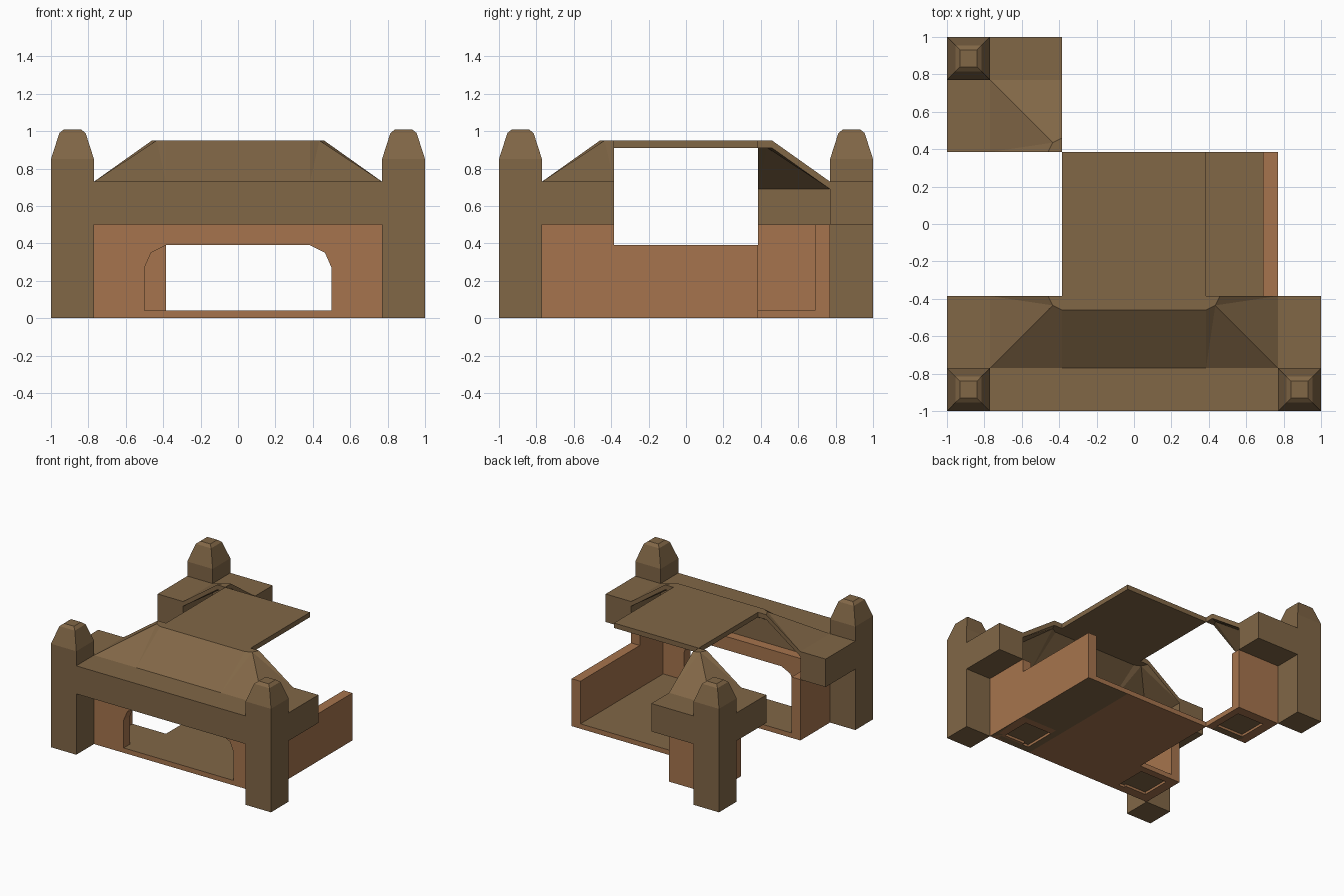
import bpy, bmesh

if "Cube" in bpy.data.objects:
    bpy.data.objects.remove(bpy.data.objects["Cube"])


def material(name, color):
    m = bpy.data.materials.new(name)
    m.diffuse_color = (*color, 1)
    m.use_nodes = True
    m.node_tree.nodes["Principled BSDF"].inputs["Base Color"].default_value = m.diffuse_color
    return m


STONE = material("brown_stone", (0.22, 0.135, 0.062))
CLAY = material("orange_clay", (0.38, 0.175, 0.075))
I, W, O, E = 0.385, 0.69, 0.77, 1.0   # tile edge, wall inside, wall outside, outer edge


def finish(bm, name, mat, sign=(1, 1), top=None, bottom=None):
    for v in bm.verts:
        v.co.x *= sign[0]
        v.co.y *= sign[1]
    bmesh.ops.recalc_face_normals(bm, faces=bm.faces)
    bm.normal_update()
    for f in bm.faces:
        if (top and f.normal.z > 0.9) or (bottom and f.normal.z < -0.9):
            f.material_index = 1
    me = bpy.data.meshes.new(name)
    bm.to_mesh(me)
    bm.free()
    me.materials.append(mat)
    me.materials.append(STONE)
    ob = bpy.data.objects.new(name, me)
    bpy.context.collection.objects.link(ob)
    return ob


def box(name, mat, x, y, z, **kw):
    bm = bmesh.new()
    bmesh.ops.create_cube(bm, size=1)
    for v in bm.verts:
        v.co = [r[0] if c < 0 else r[1] for c, r in zip(v.co, (x, y, z))]
    return finish(bm, name, mat, **kw)


def prism(name, mat, points, push):
    """Extrude a flat outline along a vector."""
    bm = bmesh.new()
    face = bm.faces.new([bm.verts.new(p) for p in points])
    new = bmesh.ops.extrude_face_region(bm, geom=[face], use_keep_orig=True)["geom"]
    bmesh.ops.translate(bm, vec=push, verts=[g for g in new if isinstance(g, bmesh.types.BMVert)])
    return finish(bm, name, mat)


def post(name, s):
    """Square post with a tapered cap."""
    bm = bmesh.new()
    c, rings = 0.885, []
    for h, z in ((0.115, 0), (0.115, 0.85), (0.07, 0.99), (0.045, 1.01)):
        rings.append([bm.verts.new((c + a * h, c + b * h, z))
                      for a, b in ((-1, -1), (1, -1), (1, 1), (-1, 1))])
    for lo, hi in zip(rings, rings[1:]):
        for k in range(4):
            n = (k + 1) % 4
            bm.faces.new((lo[k], lo[n], hi[n], hi[k]))
    bm.faces.new(rings[0])
    bm.faces.new(rings[-1])
    finish(bm, name, STONE, s)


def hip_roof(name, s):
    """Hipped corner roof shell."""
    bm = bmesh.new()
    pts = [(O, I, .73), (O, O, .73), (I, O, .73), (I, .46, .95),
           (.435, .435, .95), (.46, I, .95), (I, I, .95)]
    up = [bm.verts.new(p) for p in pts]
    dn = [bm.verts.new((x, y, z - 0.04)) for x, y, z in pts]
    for f in ((0, 1, 4), (0, 4, 5), (1, 2, 4), (2, 3, 4), (3, 6, 5, 4)):
        bm.faces.new([up[i] for i in f])
        bm.faces.new([dn[i] for i in reversed(f)])
    rim = (0, 1, 2, 3, 6, 5)
    for a, b in zip(rim, rim[1:] + rim[:1]):
        bm.faces.new((up[a], dn[a], dn[b], up[b]))
    finish(bm, name, STONE, s)


# Three corner tiles
for label, s in (("front_left", (-1, -1)), ("front_right", (1, -1)), ("back_left", (-1, 1))):
    post(label + "_post", s)
    hip_roof(label + "_roof", s)
    box(label + "_side_beam", STONE, (O, E), (I, O), (.5, .73), sign=s)
    box(label + "_end_beam", STONE, (I, O), (O, E), (.5, .73), sign=s)
    box(label + "_side_wall", CLAY, (W, O), (I, W), (0, .5), sign=s)
    if label == "back_left":
        box("back_left_end_wall", CLAY, (I, O), (W, O), (0, .5), sign=s)
    # floor plate with a shallow recess underneath
    box(label + "_floor", CLAY, (I, O), (I, O), (.02, .04), sign=s, top=True, bottom=True)
    a, b = I + 0.06, O - 0.06
    for n, (x, y) in enumerate((((I, a), (I, O)), ((b, O), (I, O)),
                                ((a, b), (I, a)), ((a, b), (b, O)))):
        box(f"{label}_floor_rim_{n}", CLAY, x, y, (0, .02), sign=s, bottom=True)

# Front wall with the wide arched opening
right = [(O, .5), (O, 0), (.5, 0), (.5, .27), (.465, .35), (I, .39)]
outline = right + [(-x, z) for x, z in reversed(right)]
prism("front_wall", CLAY, [(x, -O, z) for x, z in outline], (0, O - W, 0))
box("front_beam", STONE, (-I, I), (-E, -O), (.5, .73))

# Middle roof: front slope and flat deck
prism("middle_roof", STONE, [(-I, y, z) for y, z in (
    (-O, .73), (-.46, .95), (I, .95), (I, .91), (-.46, .91), (-O, .69))], (2 * I, 0, 0))

# Middle floors and low right-hand wall
box("middle_floor", CLAY, (-I, I), (-O, I), (0, .04), top=True)
box("right_floor", CLAY, (I, W), (-I, I), (0, .04), top=True, bottom=True)
box("low_right_wall", CLAY, (W, O), (-I, I), (0, .39), bottom=True)
